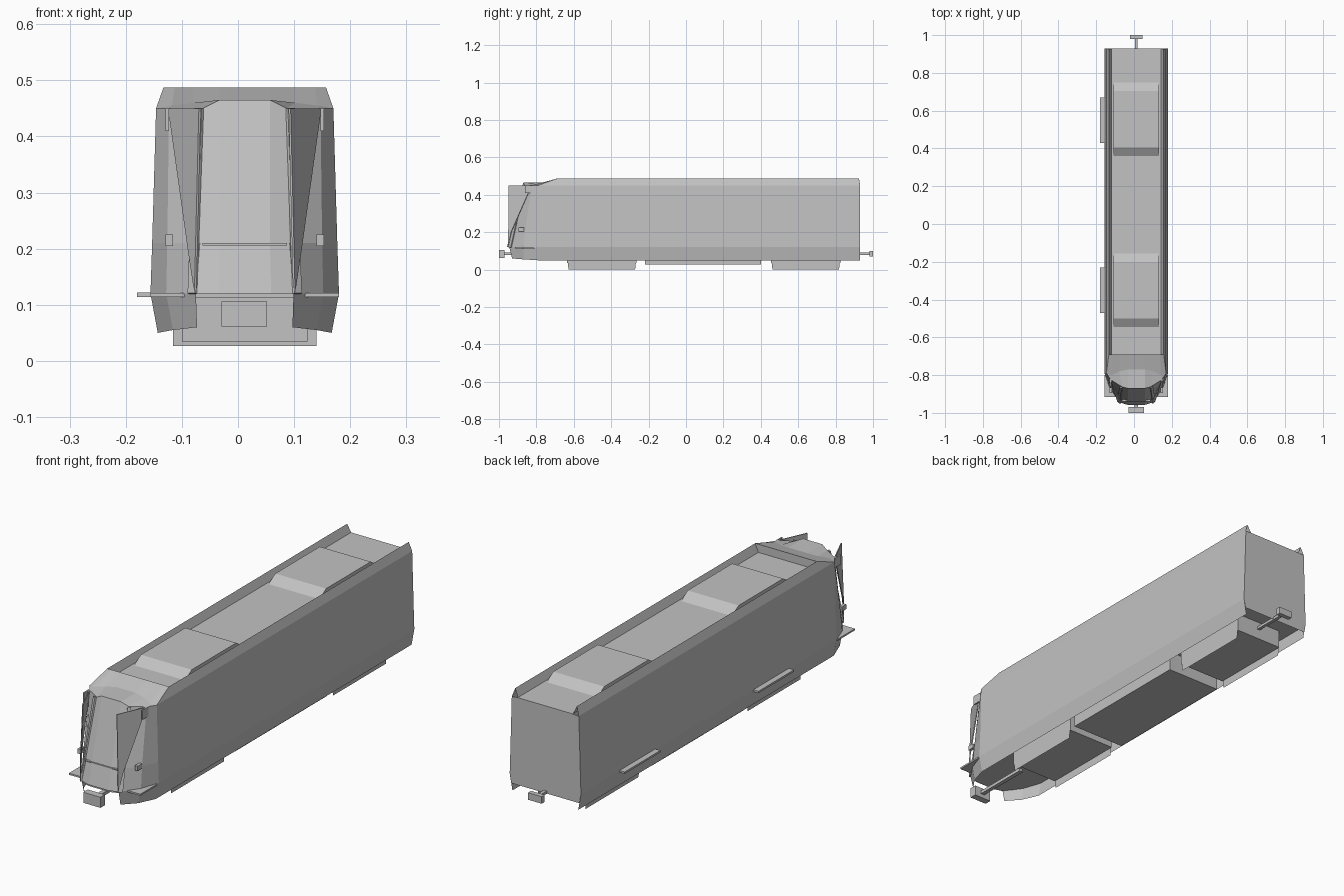
import bpy, bmesh

cube = bpy.data.objects.get("Cube")
if cube:
    bpy.data.objects.remove(cube, do_unlink=True)

CX = 0.012  # centre line of the vehicle

grey = bpy.data.materials.new("plain grey")
grey.use_nodes = True
grey.diffuse_color = (0.54, 0.54, 0.54, 1)
grey.node_tree.nodes["Principled BSDF"].inputs["Base Color"].default_value = (0.54, 0.54, 0.54, 1)


def finish(name, bm, mirror=False, thickness=0):
    """Turn a bmesh into an object, optionally mirrored about the centre line."""
    bmesh.ops.remove_doubles(bm, verts=bm.verts, dist=0.0005)
    bmesh.ops.recalc_face_normals(bm, faces=bm.faces)
    me = bpy.data.meshes.new(name)
    bm.to_mesh(me)
    bm.free()
    me.materials.append(grey)
    ob = bpy.data.objects.new(name, me)
    ob.location.x = CX
    bpy.context.collection.objects.link(ob)
    if thickness:
        mod = ob.modifiers.new("Thickness", "SOLIDIFY")
        mod.thickness = thickness
        mod.offset = 0
    if mirror:
        mod = ob.modifiers.new("Mirror", "MIRROR")
        mod.merge_threshold = 0.0005
    return ob


def face(bm, pts):
    bm.faces.new([bm.verts.new(p) for p in pts])


def loft(bm, rows):
    """Join neighbouring rows of points with quads."""
    for a, b in zip(rows, rows[1:]):
        for i in range(len(a) - 1):
            pts = []
            for p in (a[i], a[i + 1], b[i + 1], b[i]):
                if p not in pts:
                    pts.append(p)
            face(bm, pts)


def box(name, x, y, z, mirror=False):
    bm = bmesh.new()
    bmesh.ops.create_cube(bm, size=1)
    for v in bm.verts:
        v.co = [r[0] if c < 0 else r[1] for c, r in zip(v.co, (x, y, z))]
    return finish(name, bm, mirror)


# body shell: half of it, mirrored
FRONT, PARAPET, REAR, ROOF = -0.79, -0.69, 0.93, 0.452
bm = bmesh.new()

# nose, from the lower lip up the windscreen and over the roof cap
nose = [
    [(0, -.957, .12), (.047, -.957, .12), (.087, -.945, .12), (.14, -.87, .12), (.168, FRONT, .12)],
    [(0, -.935, .21), (.045, -.935, .21), (.08, -.925, .21), (.138, -.86, .21), (.165, FRONT, .21)],
    [(0, -.87, .465), (.045, -.87, .465), (.075, -.862, .45), (.135, -.825, .45), (.158, FRONT, .45)],
    [(0, -.77, .465), (.045, -.77, .465), (.09, -.78, .46), (.13, -.8, .455), (.158, FRONT, .45)],
    [(x, PARAPET, .487) for x in (0, .045, .09, .125, .145)],
    [(x, PARAPET, ROOF) for x in (0, .045, .09, .125, .13)],
]
loft(bm, nose)

# skirt below the nose, open in the middle for the coupler
loft(bm, [nose[0][2:], [(.085, -.93, .06), (.128, -.87, .055), (.155, FRONT, .05)]])

# long side wall
wall = [(.155, .05), (.168, .12), (.165, .21), (.158, .45)]
loft(bm, [[(x, y, z) for x, z in wall] for y in (FRONT, PARAPET, REAR)])
face(bm, [(.158, FRONT, .45), (.158, PARAPET, .45), (.145, PARAPET, .487)])

# roof edge rail and recessed roof
loft(bm, [[(.158, y, .45), (.145, y - d, .487), (.13, y, ROOF), (0, y, ROOF)]
          for y, d in ((PARAPET, 0), (REAR, .005))])

# rear wall
face(bm, [(0, REAR, .08), (.16, REAR, .08), (.168, REAR, .12), (.165, REAR, .21),
          (.158, REAR, .45), (.13, REAR, ROOF), (0, REAR, ROOF)])
finish("body_shell", bm, mirror=True)

# floor, set up inside the skirts
bm = bmesh.new()
face(bm, [(0, -.955, .114), (.047, -.955, .114), (.086, -.943, .114), (.139, -.868, .114),
          (.166, FRONT, .114), (.166, REAR, .114), (0, REAR, .114)])
finish("floor", bm, mirror=True)

# upright panels standing out beside the windscreen
bm = bmesh.new()
face(bm, [(.135, -.825, .45), (.08, -.948, .45), (.088, -.95, .12), (.1, -.935, .2)])
finish("windscreen_fins", bm, mirror=True, thickness=.004)

# slim pillars on the windscreen edges
bm = bmesh.new()
face(bm, [(.075, -.868, .45), (.088, -.862, .45), (.1, -.935, .12), (.087, -.95, .12)])
finish("windscreen_pillars", bm, mirror=True, thickness=.006)

# small fittings on the nose
box("nose_steps", (.1, .168), (-.915, -.8), (.114, .121), mirror=True)
box("nose_handles", (.128, .141), (-.895, -.865), (.205, .225), mirror=True)
box("nose_mirrors", (.135, .141), (-.86, -.82), (.41, .45), mirror=True)
box("windscreen_sill", (-.075, .075), (-.94, -.93), (.206, .21))

# raised roof housings with sloping ends
for name, y0, y1 in (("front_roof_housing", -.545, -.155), ("rear_roof_housing", .36, .75)):
    bm = bmesh.new()
    ends = [(y0, ROOF), (y0 + .045, .48), (y1 - .045, .48), (y1, ROOF)]
    rows = [[(x, y, z) for y, z in ends] for x in (-.12, .12)]
    loft(bm, rows)
    for row in rows:
        face(bm, row)
    finish(name, bm)

# underframe: equipment box and two bogies
box("equipment_box", (-.128, .128), (-.22, .40), (.027, .113))
for name, y in (("front_bogie", -.45), ("rear_bogie", .64)):
    box(name + "_frame", (-.112, .112), (y - .185, y + .185), (.035, .113))
    bm = bmesh.new()
    face(bm, [(.112, y - .178, 0), (.112, y + .178, 0), (.112, y + .182, .036), (.112, y - .182, .036)])
    finish(name + "_side_plates", bm, mirror=True)

# steps along one side
for name, y in (("front_side_step", -.35), ("rear_side_step", .55)):
    box(name, (-.18 - CX, -.137), (y - .12, y + .12), (.114, .122))

# couplers
box("front_coupler_head", (-.041, .04), (-1, -.97), (.061, .106))
box("front_coupler_bar", (-.009, .009), (-.97, -.72), (.078, .092))
box("rear_coupler_head", (-.032, .032), (.98, 1), (.07, .1))
box("rear_coupler_bar", (-.007, .007), (.74, .98), (.079, .091))
